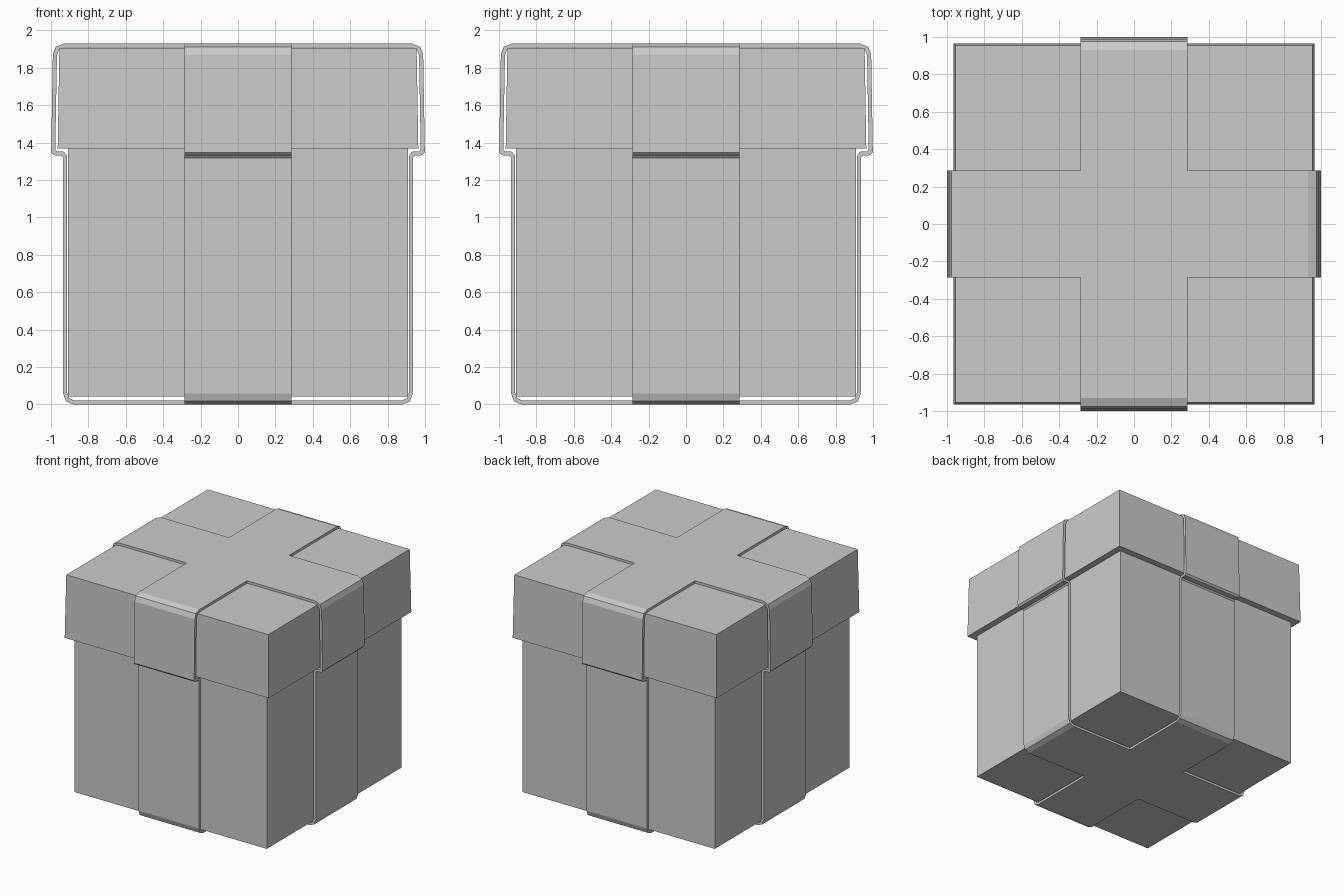
import bpy, bmesh
from mathutils import Matrix, Vector

if "Cube" in bpy.data.objects:
    bpy.data.objects.remove(bpy.data.objects["Cube"])


def finish(name, bm):
    bmesh.ops.remove_doubles(bm, verts=bm.verts[:], dist=1e-4)
    bmesh.ops.recalc_face_normals(bm, faces=bm.faces[:])
    mesh = bpy.data.meshes.new(name)
    bm.to_mesh(mesh)
    bm.free()
    obj = bpy.data.objects.new(name, mesh)
    bpy.context.collection.objects.link(obj)
    return obj


def tapered_box(name, half_bottom, half_top, z0, z1):
    bm = bmesh.new()
    bmesh.ops.create_cube(bm, size=2)
    for v in bm.verts:
        h, z = (half_top, z1) if v.co.z > 0 else (half_bottom, z0)
        v.co = (v.co.x * h, v.co.y * h, z)
    return finish(name, bm)


# Box and slightly flared lid
tapered_box("gift_box", 0.908, 0.908, 0.043, 1.37)
tapered_box("box_lid", 0.964, 0.955, 1.368, 1.905)

# Ribbon: one arm's outer and inner profile (distance from centre, height)
W = 0.285
outer = [(W, 0), (0.88, 0), (0.92, 0.018), (0.935, 0.06), (0.935, 1.318),
         (0.945, 1.33), (0.985, 1.333), (0.999, 1.348), (0.99, 1.87),
         (0.975, 1.912), (0.93, 1.93), (W, 1.93)]
inner = [(W, 0.021), (0.876, 0.021), (0.904, 0.034), (0.914, 0.064), (0.914, 1.33),
         (0.93, 1.351), (0.968, 1.354), (0.977, 1.362), (0.968, 1.866),
         (0.957, 1.896), (0.926, 1.909), (W, 1.909)]

bm = bmesh.new()


def quad(points, rot):
    bm.faces.new([bm.verts.new(rot @ Vector(p)) for p in points])


# Four arms wrapping the box
for k in range(4):
    rot = Matrix.Rotation(k * 1.5707963268, 3, 'Z')
    for i in range(len(outer) - 1):
        a, b, c, d = outer[i], outer[i + 1], inner[i + 1], inner[i]
        for p, q in ((a, b), (d, c)):
            quad([(p[0], -W, p[1]), (q[0], -W, q[1]),
                  (q[0], W, q[1]), (p[0], W, p[1])], rot)
        for y in (-W, W):
            quad([(x, y, z) for x, z in (a, b, c, d)], rot)

# Crossing squares joining the arms at top and bottom
for z in (outer[0][1], inner[0][1], inner[-1][1], outer[-1][1]):
    quad([(-W, -W, z), (W, -W, z), (W, W, z), (-W, W, z)], Matrix.Identity(3))

# Merge the coplanar cross into clean faces
bmesh.ops.remove_doubles(bm, verts=bm.verts[:], dist=1e-4)
bmesh.ops.recalc_face_normals(bm, faces=bm.faces[:])
finish("ribbon", bm)
